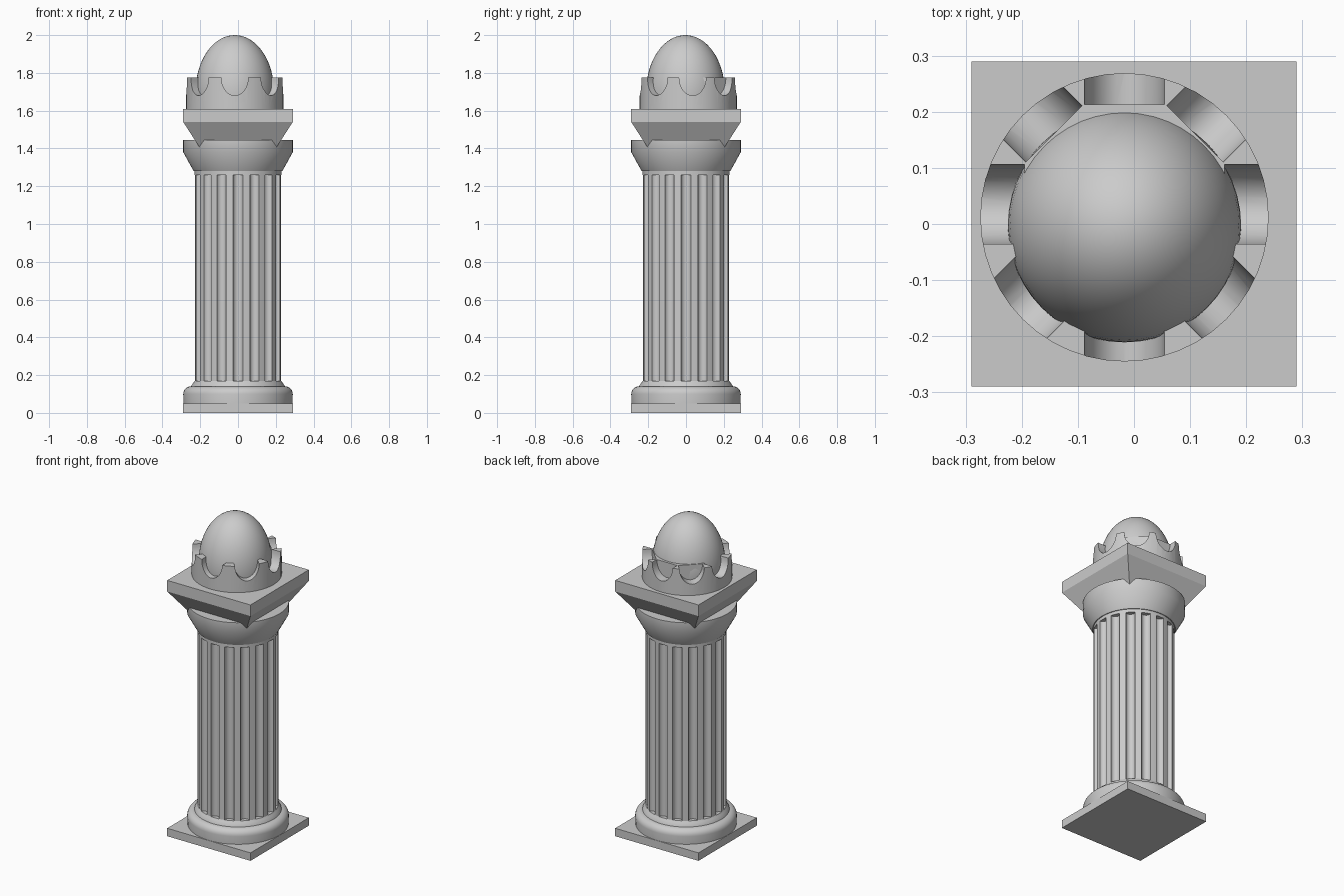
import bpy
import bmesh
from math import cos, pi, sin
from mathutils import Matrix, Vector

cube = bpy.data.objects.get("Cube")
if cube:
    bpy.data.objects.remove(cube)

stone = bpy.data.materials.new("grey stone")
stone.use_nodes = True
stone.diffuse_color = (0.6, 0.6, 0.6, 1)
stone.node_tree.nodes["Principled BSDF"].inputs["Base Color"].default_value = (0.6, 0.6, 0.6, 1)


def make(name, bm):
    """Turn a bmesh into a stone object."""
    bmesh.ops.recalc_face_normals(bm, faces=bm.faces)
    mesh = bpy.data.meshes.new(name)
    bm.to_mesh(mesh)
    bm.free()
    mesh.materials.append(stone)
    obj = bpy.data.objects.new(name, mesh)
    bpy.context.collection.objects.link(obj)
    return obj


def activate(obj):
    bpy.ops.object.select_all(action='DESELECT')
    obj.select_set(True)
    bpy.context.view_layer.objects.active = obj


def smooth(obj):
    activate(obj)
    bpy.ops.object.shade_smooth_by_angle(angle=pi / 6)


def lathe(name, profile, sides=64, centre=(0, 0)):
    """Revolve (radius, height) points about a vertical axis and cap the ends."""
    bm = bmesh.new()
    rings = []
    for r, z in profile:
        angles = [2 * pi * i / sides for i in range(sides)]
        rings.append([bm.verts.new((centre[0] + r * cos(a), centre[1] + r * sin(a), z))
                      for a in angles])
    for low, high in zip(rings, rings[1:]):
        for i in range(sides):
            j = (i + 1) % sides
            bm.faces.new((low[i], low[j], high[j], high[i]))
    bm.faces.new(rings[0][::-1])
    bm.faces.new(rings[-1])
    return make(name, bm)


def square_block(name, levels):
    """Stack square sections given as (half width, height)."""
    bm = bmesh.new()
    rings = [[bm.verts.new((sx * h, sy * h, z)) for sx, sy in ((-1, -1), (1, -1), (1, 1), (-1, 1))]
             for h, z in levels]
    for low, high in zip(rings, rings[1:]):
        for i in range(4):
            j = (i + 1) % 4
            bm.faces.new((low[i], low[j], high[j], high[i]))
    bm.faces.new(rings[0][::-1])
    bm.faces.new(rings[-1])
    return make(name, bm)


def carve(obj, name, bm):
    """Subtract a bmesh from an object, then discard it."""
    cutter = make(name, bm)
    cutter.hide_render = True
    mod = obj.modifiers.new("carve", 'BOOLEAN')
    mod.operation = 'DIFFERENCE'
    mod.solver = 'EXACT'
    mod.object = cutter
    activate(obj)
    bpy.ops.object.modifier_apply(modifier=mod.name)
    bpy.data.objects.remove(cutter)


# Square plinth and rounded base ring
square_block("plinth", [(0.29, 0), (0.29, 0.05)])
rounded = [(0.25 + 0.04 * cos(t * pi / 12), 0.1 + 0.04 * sin(t * pi / 12)) for t in range(7)]
smooth(lathe("base_ring", [(0.288, 0.045)] + rounded + [(0.235, 0.14)]))

# Column shaft, with a small flare at the foot
shaft = lathe("fluted_shaft", [(0.25, 0.13), (0.247, 0.145), (0.236, 0.16), (0.23, 0.17), (0.23, 1.29)])
bm = bmesh.new()
for i in range(16):
    a = 2 * pi * i / 16
    place = Matrix.Translation((0.23 * cos(a), 0.23 * sin(a), 0.715))
    bmesh.ops.create_cone(bm, cap_ends=True, segments=20, radius1=0.027, radius2=0.027,
                          depth=1.09, matrix=place)
carve(shaft, "flute_cutter", bm)
smooth(shaft)

# Round capital and the flared square block on it
smooth(lathe("capital", [(0.235, 1.28), (0.29, 1.38), (0.29, 1.445)]))
square_block("abacus", [(0.19, 1.385), (0.29, 1.54), (0.29, 1.61)])

# Cup with scalloped rim
cup = lathe("scalloped_cup", [(0.257, 1.605), (0.257, 1.775)], 48, (-0.017, 0.012))
bm = bmesh.new()
for i in range(8):
    place = (Matrix.Translation((-0.017, 0.035, 1.775))
             @ Matrix.Rotation(i * pi / 4, 4, 'Z')
             @ Matrix.Translation(Vector((0.278, 0, 0)))
             @ Matrix.Diagonal((1, 0.071, 0.095, 1))
             @ Matrix.Rotation(pi / 2, 4, 'Y'))
    bmesh.ops.create_cone(bm, cap_ends=True, segments=32, radius1=1, radius2=1,
                          depth=0.2, matrix=place)
carve(cup, "scallop_cutter", bm)
smooth(cup)

# Egg-shaped finial
bm = bmesh.new()
bmesh.ops.create_uvsphere(bm, u_segments=48, v_segments=32, radius=1,
                          matrix=Matrix.Translation((-0.017, -0.003, 1.7))
                          @ Matrix.Diagonal((0.208, 0.208, 0.3, 1)))
smooth(make("egg_finial", bm))
